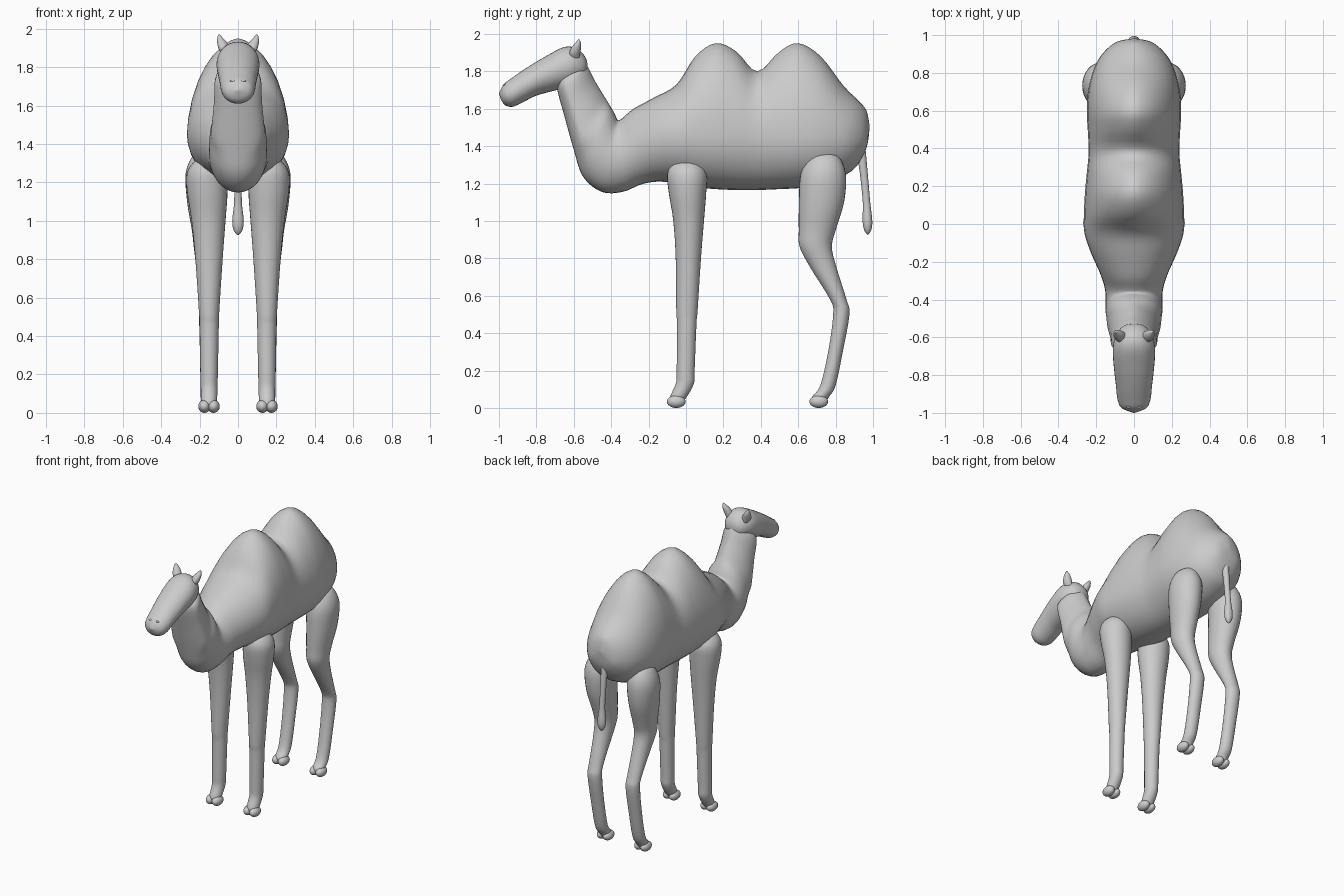
import bpy, bmesh, math
from mathutils import Vector

N = 32


def finish(bm, name, mirror):
    bmesh.ops.recalc_face_normals(bm, faces=bm.faces)
    me = bpy.data.meshes.new(name)
    bm.to_mesh(me)
    bm.free()
    for p in me.polygons:
        p.use_smooth = True
    ob = bpy.data.objects.new(name, me)
    bpy.context.collection.objects.link(ob)
    if mirror:
        ob.modifiers.new("mirror", 'MIRROR').use_clip = False
    return ob


def spline(rows, steps):
    # Catmull-Rom interpolation of whole rows of numbers
    out = []
    for i in range(len(rows) - 1):
        a, b, c, d = rows[max(i - 1, 0)], rows[i], rows[i + 1], rows[min(i + 2, len(rows) - 1)]
        for s in range(steps):
            t = s / steps
            out.append([0.5 * (2 * q + (r - p) * t + (2 * p - 5 * q + 4 * r - u) * t * t
                               + (3 * q - p - 3 * r + u) * t ** 3)
                        for p, q, r, u in zip(a, b, c, d)])
    out.append(list(rows[-1]))
    return out


def loft(name, rows, mirror=False, steps=4, wide_z=None):
    # row: centre x, half width, first profile point (y, z), opposite profile point (y, z)
    bm = bmesh.new()
    rings = []
    for cx, w, y0, z0, y1, z1 in spline(rows, steps):
        w = max(w, 0.001)
        k = 0.5
        if wide_z and z1 - z0 > 0.05:
            k = min(0.5, max(0.3, (wide_z - z0) / (z1 - z0)))
        lo, hi = Vector((cx, y0, z0)), Vector((cx, y1, z1))
        mid = lo.lerp(hi, k)
        power = 1 + 1.5 * (0.5 - k)
        ring = []
        for i in range(N):
            a = 2 * math.pi * i / N
            c, s = math.cos(a), math.sin(a)
            if s > 0:
                c = math.copysign(abs(c) ** power, c)
            p = mid + ((hi - mid) * s if s > 0 else (mid - lo) * s)
            p.x += w * c
            ring.append(bm.verts.new(p))
        rings.append(ring)
    for r, q in zip(rings, rings[1:]):
        for i in range(N):
            j = (i + 1) % N
            bm.faces.new((r[i], r[j], q[j], q[i]))
    bm.faces.new(rings[0])
    bm.faces.new(rings[-1])
    return finish(bm, name, mirror)


def toes(name, x, y):
    bm = bmesh.new()
    for dx in (-0.024, 0.024):
        r = bmesh.ops.create_uvsphere(bm, u_segments=20, v_segments=12, radius=1)
        bmesh.ops.scale(bm, vec=(0.032, 0.05, 0.034), verts=r["verts"])
        bmesh.ops.translate(bm, vec=(x + dx, y, 0.034), verts=r["verts"])
    finish(bm, name, True)


# Body with two humps, running on into the neck
body = [
    (0.003, .982, 1.50, .982, 1.505), (.09, .965, 1.39, .965, 1.59), (.155, .91, 1.29, .92, 1.645),
    (.205, .84, 1.24, .84, 1.725), (.24, .72, 1.19, .72, 1.88), (.25, .60, 1.175, .60, 1.95),
    (.245, .50, 1.17, .50, 1.905), (.24, .38, 1.165, .38, 1.80), (.25, .27, 1.165, .27, 1.905),
    (.26, .16, 1.17, .16, 1.95), (.265, .05, 1.18, .05, 1.88), (.262, -.05, 1.20, -.05, 1.73),
    (.225, -.15, 1.21, -.17, 1.66), (.18, -.24, 1.195, -.28, 1.60), (.155, -.34, 1.155, -.34, 1.55),
    (.15, -.45, 1.155, -.365, 1.54), (.15, -.55, 1.235, -.385, 1.58), (.14, -.60, 1.38, -.43, 1.655),
    (.125, -.65, 1.56, -.485, 1.745), (.115, -.69, 1.71, -.53, 1.83), (.05, -.68, 1.76, -.57, 1.84),
]
loft("body_and_neck", [(0,) + r for r in body], wide_z=1.45)

# Head
head = [
    (.002, -.525, 1.81, -.525, 1.815), (.06, -.55, 1.76, -.535, 1.87), (.10, -.62, 1.72, -.58, 1.92),
    (.112, -.69, 1.70, -.65, 1.93), (.105, -.80, 1.67, -.75, 1.88), (.095, -.87, 1.635, -.85, 1.82),
    (.087, -.93, 1.61, -.93, 1.765), (.065, -.975, 1.625, -.975, 1.73), (.002, -1.0, 1.678, -1.0, 1.682),
]
loft("head", [(0,) + r for r in head])

# Ears
loft("ears", [
    (.065, .02, -.62, 1.87, -.57, 1.87), (.072, .03, -.625, 1.895, -.565, 1.90),
    (.085, .024, -.61, 1.93, -.56, 1.935), (.096, .01, -.585, 1.96, -.565, 1.96),
    (.098, .001, -.575, 1.972, -.573, 1.972)], mirror=True)


# Legs: rows of height, back/front y, inner/outer x
def leg(name, rows):
    loft(name, [((a + b) / 2, (b - a) / 2, y0, z, y1, z) for z, y0, y1, a, b in rows], mirror=True)


leg("front_legs", [
    (1.328, -.02, .02, .15, .17), (1.31, -.07, .075, .10, .225), (1.25, -.10, .11, .065, .265),
    (1.15, -.092, .108, .055, .265), (1.0, -.068, .096, .065, .242), (.8, -.055, .08, .08, .222),
    (.52, -.052, .062, .098, .203), (.45, -.048, .056, .10, .20), (.2, -.05, .046, .105, .196),
    (.13, -.055, .042, .107, .194), (.06, -.085, .005, .11, .192), (.03, -.08, -.02, .12, .18)])
leg("hind_legs", [
    (1.365, .72, .76, .15, .17), (1.345, .66, .815, .11, .23), (1.25, .613, .855, .07, .272),
    (1.1, .604, .845, .075, .265), (.95, .603, .80, .085, .24), (.86, .608, .78, .09, .23),
    (.75, .665, .805, .098, .217), (.58, .77, .858, .105, .205), (.5, .787, .874, .103, .203),
    (.3, .76, .838, .106, .198), (.12, .718, .80, .108, .195), (.06, .675, .765, .11, .192),
    (.03, .68, .745, .12, .18)])
toes("front_toes", .151, -.052)
toes("hind_toes", .151, .71)

# Tail with tuft
loft("tail", [
    (0, .01, .92, 1.43, .95, 1.43), (0, .022, .915, 1.36, .96, 1.38), (0, .02, .93, 1.25, .972, 1.25),
    (0, .02, .945, 1.1, .985, 1.1), (0, .03, .944, 1.0, .996, 1.0), (0, .022, .953, .95, .99, .95),
    (0, .002, .97, .925, .973, .925)])

# Nostrils
bm = bmesh.new()
r = bmesh.ops.create_uvsphere(bm, u_segments=12, v_segments=8, radius=1)
bmesh.ops.scale(bm, vec=(.014, .008, .006), verts=r["verts"])
bmesh.ops.translate(bm, vec=(.028, -.968, 1.728), verts=r["verts"])
finish(bm, "nostrils", True)
